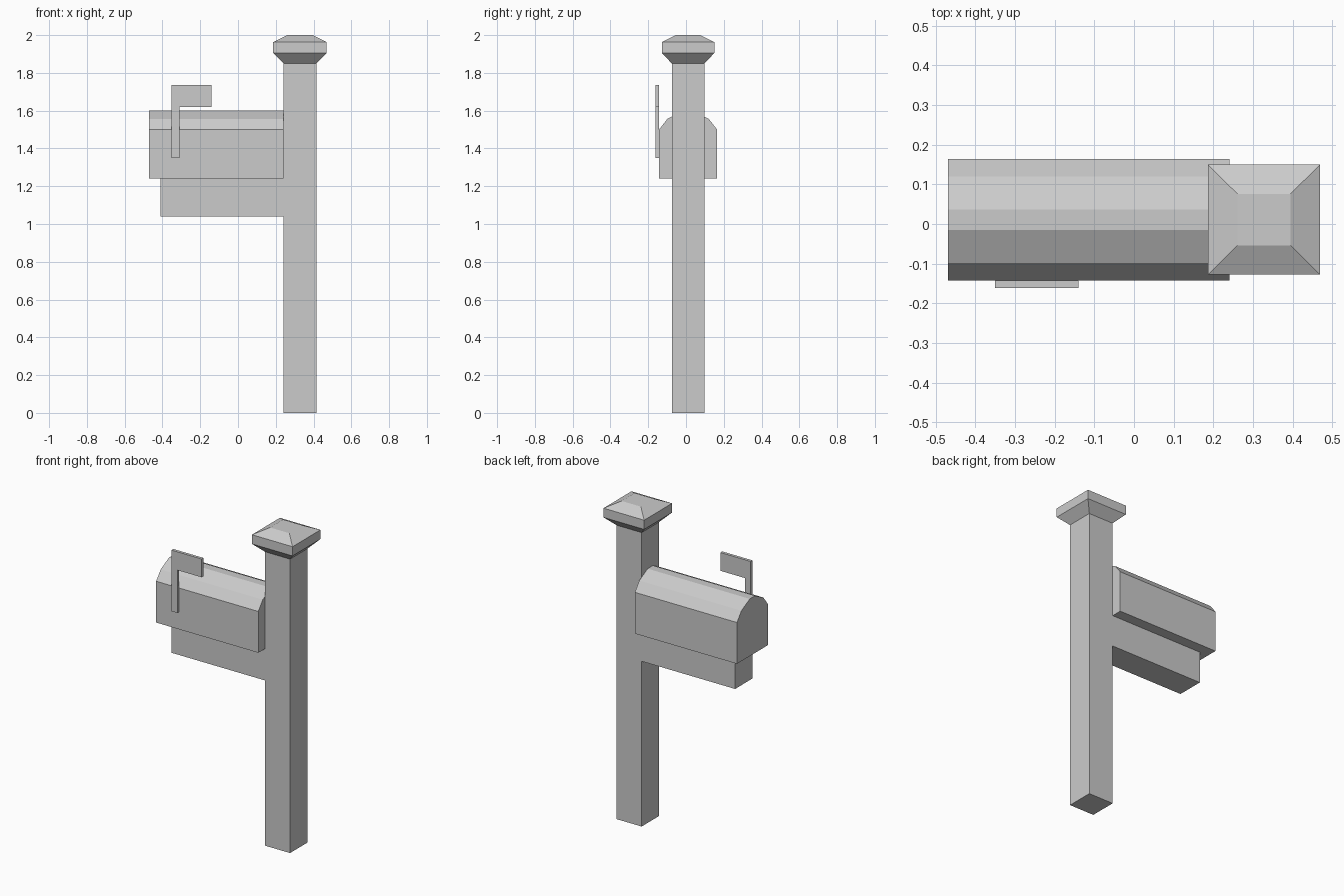
import bpy, bmesh
from mathutils import Vector

if "Cube" in bpy.data.objects:
    bpy.data.objects.remove(bpy.data.objects["Cube"])

CX, CY = 0.328, 0.011  # post axis


def prism(name, profile, to_3d, start, end):
    """Extrude a closed 2D profile between two depths."""
    bm = bmesh.new()
    face = bm.faces.new([bm.verts.new(to_3d(u, v, start)) for u, v in profile])
    offset = Vector(to_3d(0, 0, end)) - Vector(to_3d(0, 0, start))
    new = bmesh.ops.extrude_face_region(bm, geom=[face], use_keep_orig=True)["geom"]
    bmesh.ops.translate(bm, vec=offset, verts=[g for g in new if isinstance(g, bmesh.types.BMVert)])
    return finish(name, bm)


def finish(name, bm):
    bmesh.ops.recalc_face_normals(bm, faces=bm.faces[:])
    mesh = bpy.data.meshes.new(name)
    bm.to_mesh(mesh)
    bm.free()
    obj = bpy.data.objects.new(name, mesh)
    bpy.context.collection.objects.link(obj)
    return obj


def along_y(u, v, d):
    return (u, d, v)


def along_x(u, v, d):
    return (d, u, v)


# Post with its side support arm, one flush piece
post = [(0.241, 0), (0.415, 0), (0.415, 1.85), (0.241, 1.85),
        (0.241, 1.24), (-0.41, 1.24), (-0.41, 1.04), (0.241, 1.04)]
prism("post_and_arm", post, along_y, CY - 0.086, CY + 0.086)

# Post cap: stacked square rings (half x, half y, height)
bm = bmesh.new()
rings = []
for hx, hy, z in [(0.087, 0.086, 1.85), (0.1415, 0.139, 1.905),
                  (0.1415, 0.139, 1.963), (0.067, 0.065, 2.0)]:
    rings.append([bm.verts.new((CX + sx * hx, CY + sy * hy, z))
                  for sx, sy in ((-1, -1), (1, -1), (1, 1), (-1, 1))])
for low, high in zip(rings, rings[1:]):
    for i in range(4):
        j = (i + 1) % 4
        bm.faces.new((low[i], low[j], high[j], high[i]))
bm.faces.new(rings[0][::-1])
bm.faces.new(rings[-1])
finish("post_cap", bm)

# Mailbox body: mirrored half profile with a faceted arched roof
half = [(0.1535, 1.24), (0.1535, 1.50), (0.109, 1.557), (0.026, 1.60)]
box = [(CY + y, z) for y, z in half] + [(CY - y, z) for y, z in reversed(half)]
prism("mailbox_body", box, along_x, -0.47, 0.241)

# Signal flag on the front side
flag = [(-0.351, 1.35), (-0.31, 1.35), (-0.31, 1.62), (-0.14, 1.62),
        (-0.14, 1.735), (-0.351, 1.735)]
prism("signal_flag", flag, along_y, -0.161, CY - 0.1535)
